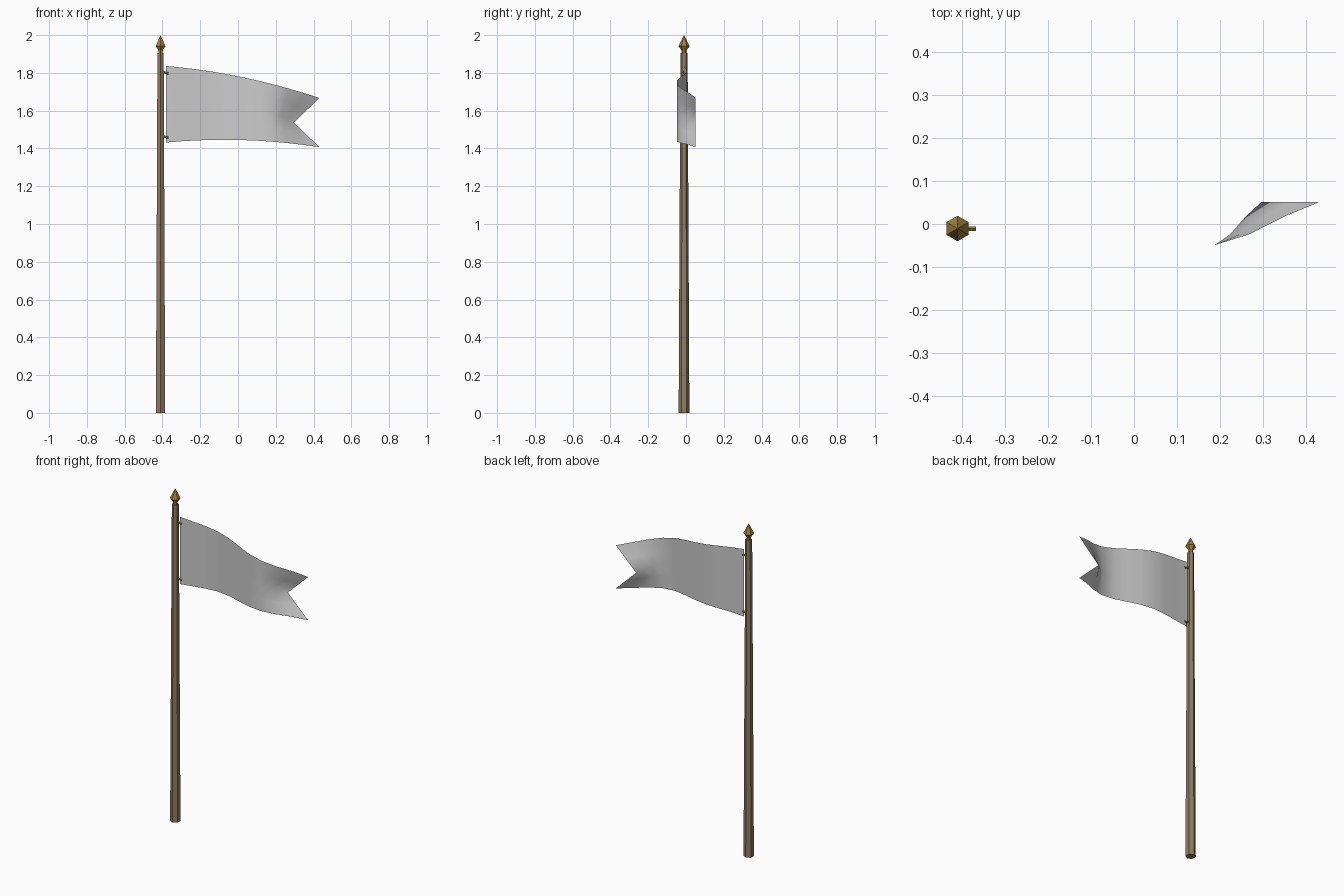
import bpy, bmesh, math
from mathutils import Vector

if "Cube" in bpy.data.objects:
    bpy.data.objects.remove(bpy.data.objects["Cube"])

PX, PY = -0.41, -0.0105  # pole axis


def material(name, rgb):
    m = bpy.data.materials.new(name)
    m.diffuse_color = (*rgb, 1)
    m.use_nodes = True
    m.node_tree.nodes["Principled BSDF"].inputs["Base Color"].default_value = m.diffuse_color
    return m


wood = material("weathered wood", (0.27, 0.205, 0.12))
brass = material("aged brass", (0.36, 0.22, 0.04))
cloth = material("grey cloth", (0.60, 0.60, 0.60))


def finish(bm, name, mat):
    mesh = bpy.data.meshes.new(name)
    bm.to_mesh(mesh)
    bm.free()
    obj = bpy.data.objects.new(name, mesh)
    bpy.context.collection.objects.link(obj)
    mesh.materials.append(mat)
    return obj


def lathe(name, profile, mat, sides=6):
    """Faceted solid around the pole axis from (radius, z) pairs."""
    bm = bmesh.new()
    rings = []
    for r, z in profile:
        rings.append([bm.verts.new((PX + r * math.sin(math.tau * i / sides),
                                    PY + r * math.cos(math.tau * i / sides), z))
                      for i in range(sides)])
    for a, b in zip(rings, rings[1:]):
        for i in range(sides):
            j = (i + 1) % sides
            bm.faces.new((a[i], a[j], b[j], b[i]))
    bm.faces.new(rings[0])
    bm.faces.new(rings[-1])
    bmesh.ops.remove_doubles(bm, verts=bm.verts, dist=1e-5)
    bmesh.ops.recalc_face_normals(bm, faces=bm.faces)
    return finish(bm, name, mat)


# Tapered pole and spear-shaped finial
lathe("pole", [(0.0285, 0), (0.019, 1.905)], wood)
lathe("finial", [(0.012, 1.9), (0.013, 1.918), (0.0295, 1.942), (0, 2.0)], brass)

# Two small pegs holding the flag
for name, z in (("upper_peg", 1.80), ("lower_peg", 1.46)):
    start, end = Vector((PX, PY, z + 0.008)), Vector((-0.368, PY, z - 0.003))
    d = end - start
    bpy.ops.mesh.primitive_cylinder_add(vertices=6, radius=0.006, depth=d.length,
                                        location=(start + end) / 2,
                                        rotation=d.to_track_quat('Z', 'Y').to_euler())
    bpy.context.object.name = name
    bpy.context.object.data.materials.append(brass)

# Waving sheet, tapering towards a swallowtail end
COLS, ROWS = 10, 4
bm = bmesh.new()
grid = []
for i in range(COLS + 1):
    u = i / COLS
    y = PY + 0.065 * u * math.sin(2.4 * math.pi * u)
    mid = 1.634 - 0.097 * u + 0.1 * u * (1 - u)
    height = 0.405 - 0.145 * u
    col = []
    for j in range(ROWS + 1):
        v = 2 * j / ROWS - 1
        notch = 0.135 * max(0, (u - 0.7) / 0.3) * (1 - abs(v))
        col.append(bm.verts.new((-0.38 + 0.811 * u - notch, y, mid + v * height / 2)))
    grid.append(col)
for a, b in zip(grid, grid[1:]):
    for j in range(ROWS):
        bm.faces.new((a[j], b[j], b[j + 1], a[j + 1]))
for f in bm.faces:
    f.smooth = True
finish(bm, "flag", cloth)
